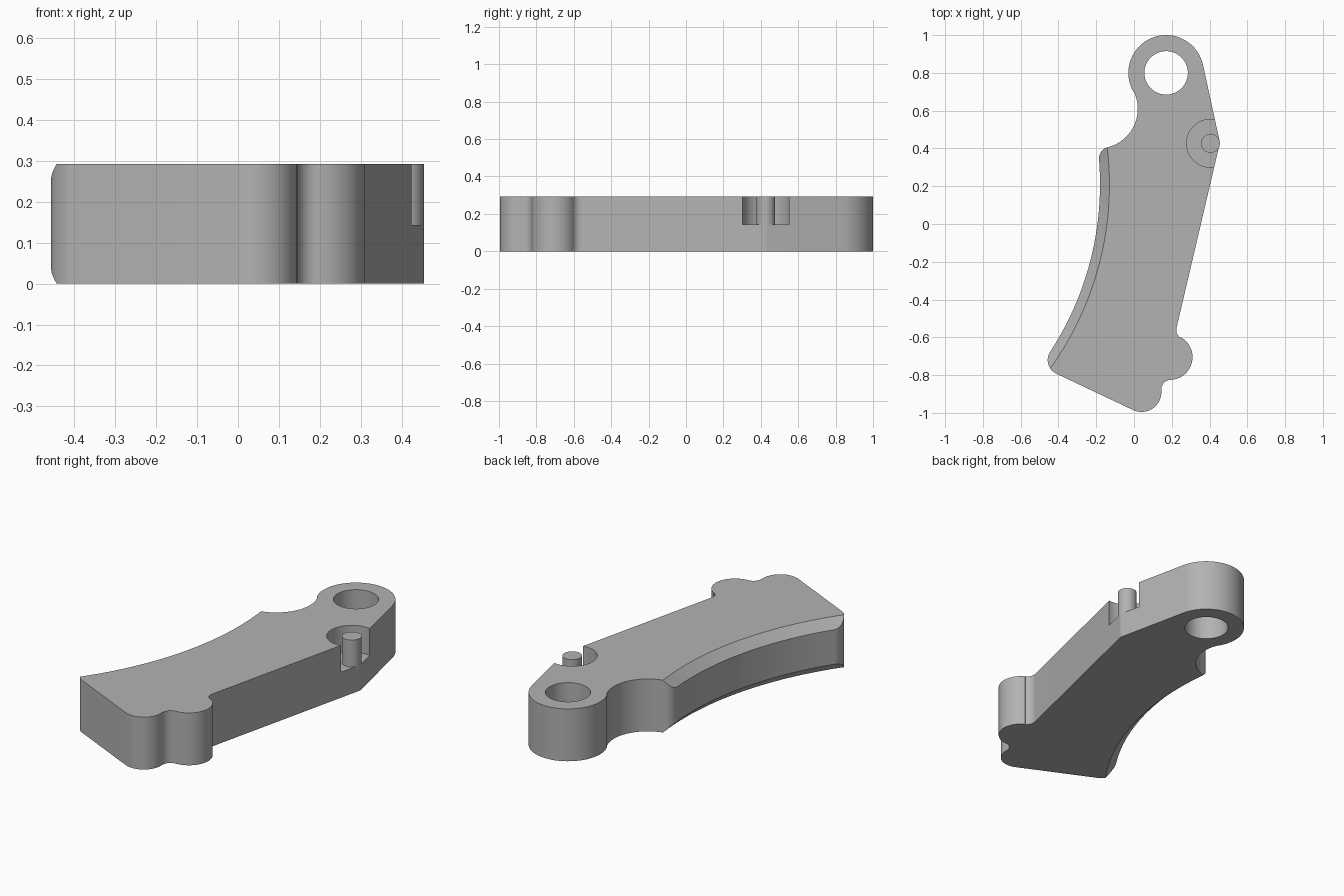
import bpy, bmesh
from math import sin, cos, radians

H = 0.293            # plate thickness
FLOOR = 0.143        # pocket floor height
BIG = (-1.80, 0.21)  # centre of the long concave edge

cube = bpy.data.objects.get("Cube")
if cube:
    bpy.data.objects.remove(cube, do_unlink=True)

grey = bpy.data.materials.new("plain_grey")
grey.use_nodes = True
colour = (0.45, 0.45, 0.45, 1)
grey.diffuse_color = colour
grey.node_tree.nodes["Principled BSDF"].inputs["Base Color"].default_value = colour


def arc(centre, r, start, end, steps=20):
    """Points along an arc, angles in degrees."""
    angles = [radians(start + (end - start) * i / steps) for i in range(steps + 1)]
    return [(centre[0] + r * cos(a), centre[1] + r * sin(a)) for a in angles]


def new_object(name, bm):
    bmesh.ops.recalc_face_normals(bm, faces=bm.faces)
    mesh = bpy.data.meshes.new(name)
    bm.to_mesh(mesh)
    bm.free()
    mesh.materials.append(grey)
    obj = bpy.data.objects.new(name, mesh)
    bpy.context.collection.objects.link(obj)
    return obj


def prism(name, outline, z0, z1):
    """Extrude a flat outline from z0 to z1."""
    bm = bmesh.new()
    face = bm.faces.new([bm.verts.new((x, y, z0)) for x, y in outline])
    top = bmesh.ops.extrude_face_region(bm, geom=[face])["geom"]
    verts = [v for v in top if isinstance(v, bmesh.types.BMVert)]
    bmesh.ops.translate(bm, verts=verts, vec=(0, 0, z1 - z0))
    return new_object(name, bm)


def cylinder(name, centre, r, z0, z1):
    return prism(name, arc(centre, r, 0, 360, 64)[:-1], z0, z1)


def swept_wedge(name, section):
    """Sweep a (radius, z) section around the centre of the long edge."""
    bm = bmesh.new()
    rails = [[bm.verts.new((x, y, z)) for x, y in arc(BIG, r, 10, -40, 60)]
             for r, z in section]
    n = len(rails)
    for k in range(n):
        a, b = rails[k], rails[(k + 1) % n]
        for i in range(len(a) - 1):
            bm.faces.new((a[i], a[i + 1], b[i + 1], b[i]))
    for end in (0, -1):
        bm.faces.new([rail[end] for rail in rails])
    return new_object(name, bm)


def activate(obj):
    bpy.ops.object.select_all(action='DESELECT')
    obj.select_set(True)
    bpy.context.view_layer.objects.active = obj


def cut(target, cutter):
    mod = target.modifiers.new("cut", 'BOOLEAN')
    mod.operation = 'DIFFERENCE'
    mod.solver = 'EXACT'
    mod.object = cutter
    activate(target)
    bpy.ops.object.modifier_apply(modifier=mod.name)
    bpy.data.objects.remove(cutter, do_unlink=True)


# Plate outline, counter-clockwise from the eye
eye = (0.17, 0.80)
post = (0.405, 0.427)
outline = (
    arc(eye, 0.20, 12.2, 207.8, 40)                    # eye
    + arc((-0.19, 0.61), 0.21, 27.8, -76.1)[1:]        # neck hollow
    + arc((-0.125, 0.348), 0.06, 103.9, 184.7)[1:]     # upper corner
    + arc(BIG, 1.62, 4.7, -33.2, 48)[1:]               # long concave edge
    + arc((-0.377, -0.72), 0.08, 146.8, 245)[1:]       # lower corner
    + arc((0.04, -0.89), 0.105, 245, 365.5)            # bottom lobe
    + arc((0.195, -0.875), 0.05, 185.5, 91.7)[1:]      # notch between lobes
    + arc((0.19, -0.705), 0.12, -88.3, 59.7)[1:]       # side lobe
    + arc((0.274, -0.561), 0.05, 239.7, 166.8)[1:]     # notch above side lobe
    + [(0.455, 0.43)]                                  # pointed shoulder
)
plate = prism("lever_plate", outline, 0, H)

# Eye hole and shoulder pocket
cut(plate, cylinder("hole_cutter", eye, 0.115, -0.1, H + 0.1))
cut(plate, cylinder("pocket_cutter", post, 0.127, FLOOR, H + 0.1))

# Chamfers above and below the long concave edge
for side in (1, -1):
    section = [(r, H / 2 + side * (H / 2 + dz))
               for r, dz in ((1.60, 0.02), (1.69, 0.02), (1.60, -0.07))]
    cut(plate, swept_wedge("chamfer_cutter", section))

# Post standing in the pocket
pin = cylinder("pocket_post", post, 0.05, FLOOR - 0.01, H)

for obj in (plate, pin):
    activate(obj)
    for poly in obj.data.polygons:
        poly.material_index = 0
    bpy.ops.object.shade_smooth_by_angle(angle=radians(25))
